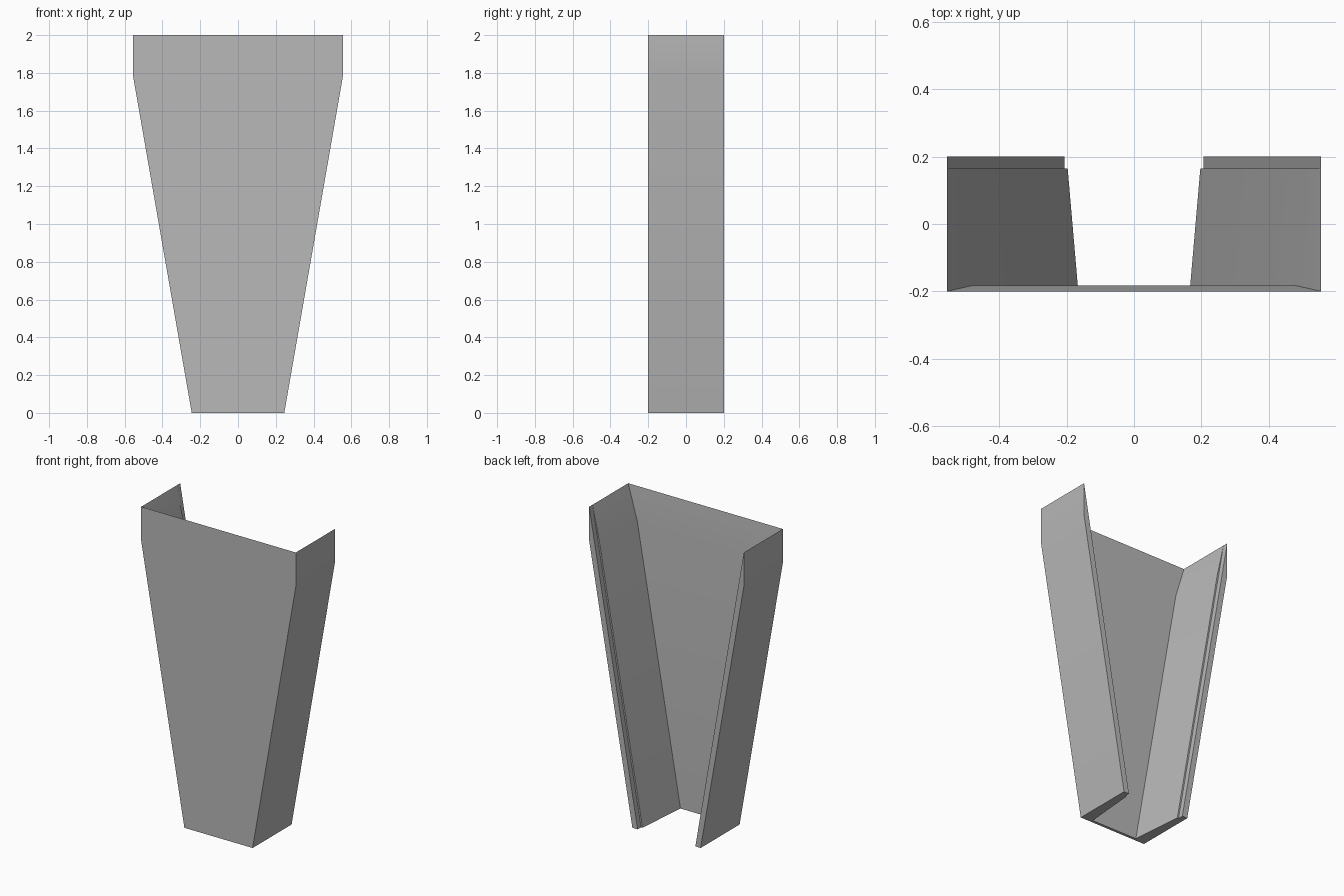
import bpy, bmesh, math

cube = bpy.data.objects.get("Cube")
if cube:
    bpy.data.objects.remove(cube, do_unlink=True)

# Single grey material
grey = bpy.data.materials.new("plain grey")
grey.use_nodes = True
colour = (0.48, 0.48, 0.48, 1)
grey.diffuse_color = colour
grey.node_tree.nodes["Principled BSDF"].inputs["Base Color"].default_value = colour

FRONT, BACK, STEP = -0.2, 0.2, 0.165


def section(half_width, walled):
    """Channel outline: outer wall, back lip, stepped inner wall, inner corner."""
    t = 1 if walled else 0
    half = [
        (half_width, FRONT),
        (half_width, STEP),
        (half_width, BACK),
        (half_width - 0.038 * t, BACK),
        (half_width - 0.038 * t, STEP),
        (half_width - 0.048 * t, STEP),
        (half_width - 0.078 * t, FRONT + 0.018 * t),
    ]
    return half + [(-x, y) for x, y in reversed(half)]


# Tapered channel whose walls thin to a sharp edge at the top
bm = bmesh.new()
rings = []
for z, half_width, walled in ((0, 0.245, True), (1.78, 0.555, True), (2, 0.555, False)):
    rings.append([bm.verts.new((x, y, z)) for x, y in section(half_width, walled)])
for low, high in zip(rings, rings[1:]):
    n = len(low)
    for i in range(n):
        j = (i + 1) % n
        bm.faces.new((low[i], low[j], high[j], high[i]))
bm.faces.new(list(reversed(rings[0])))
bmesh.ops.remove_doubles(bm, verts=bm.verts[:], dist=0.0005)
bmesh.ops.recalc_face_normals(bm, faces=bm.faces[:])

mesh = bpy.data.meshes.new("tapered_channel")
bm.to_mesh(mesh)
bm.free()
mesh.materials.append(grey)
channel = bpy.data.objects.new("tapered_channel", mesh)
bpy.context.collection.objects.link(channel)

bpy.ops.object.select_all(action="DESELECT")
channel.select_set(True)
bpy.context.view_layer.objects.active = channel
bpy.ops.object.shade_smooth_by_angle(angle=math.radians(30))
